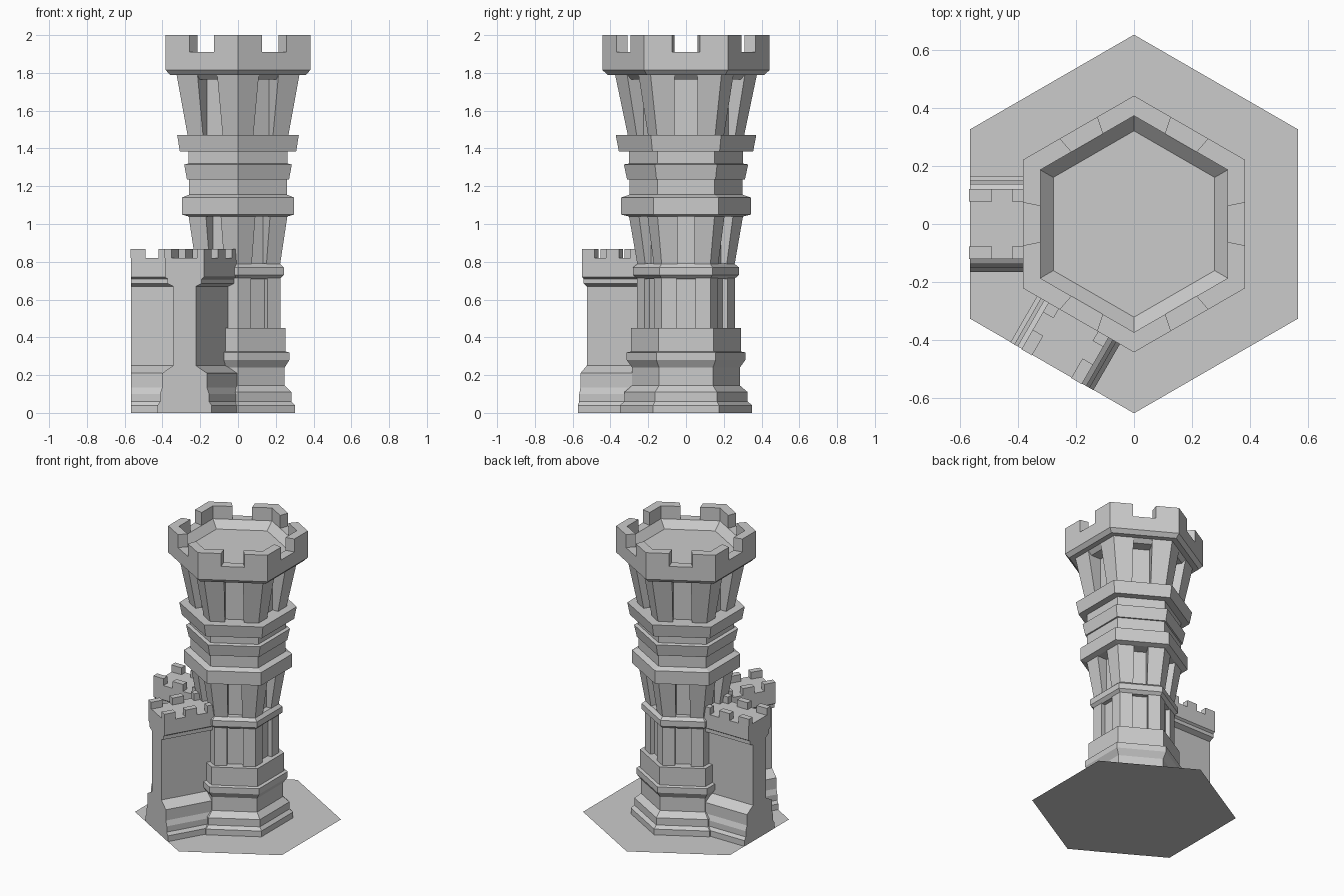
import bpy, math
from mathutils import Vector, Matrix

if "Cube" in bpy.data.objects:
    bpy.data.objects.remove(bpy.data.objects["Cube"])

C30 = math.cos(math.radians(30))


def make(name, verts, faces):
    me = bpy.data.meshes.new(name)
    me.from_pydata([tuple(v) for v in verts], [], faces)
    me.update()
    ob = bpy.data.objects.new(name, me)
    bpy.context.collection.objects.link(ob)
    return ob


def loft(name, rings):
    """Join equal-length rings and cap both ends."""
    n = len(rings[0])
    faces = [tuple(reversed(range(n)))]
    for k in range(len(rings) - 1):
        a, b = k * n, (k + 1) * n
        faces += [(a + i, a + (i + 1) % n, b + (i + 1) % n, b + i) for i in range(n)]
    faces.append(tuple(range((len(rings) - 1) * n, len(rings) * n)))
    return make(name, [v for r in rings for v in r], faces)


def on_face(i, a, t, z):
    """Point on hexagon side i: distance a from the axis, offset t along the side."""
    c, s = math.cos(math.radians(60 * i)), math.sin(math.radians(60 * i))
    return Vector((a * c - t * s, a * s + t * c, z))


def hex_ring(a, z):
    return [on_face(i, a, a * math.tan(math.pi / 6), z) for i in range(6)]


def grooved_ring(a, inner, w, z):
    ring = []
    for i in range(6):
        ring += [on_face(i, a, -w, z), on_face(i, inner, -w, z), on_face(i, inner, w, z),
                 on_face(i, a, w, z), on_face(i, a, a * math.tan(math.pi / 6), z)]
    return ring


def turned(name, profile):
    return loft(name, [hex_ring(a, z) for a, z in profile])


# Ground tile
make("hex_tile", hex_ring(0.565, 0), [tuple(range(6))])

# Moulded hexagonal sections of the tower
turned("tower_foot", [(.303, 0), (.303, .04), (.283, .06), (.283, .11), (.247, .145),
                      (.247, .24), (.272, .28), (.272, .32), (.252, .325), (.252, .45)])
turned("lower_band", [(.222, .71), (.243, .73), (.243, .77), (.222, .79)])
turned("middle_mouldings", [(.262, 1.04), (.297, 1.05), (.297, 1.14), (.26, 1.155), (.26, 1.235),
                            (.27, 1.235), (.285, 1.315), (.262, 1.32), (.262, 1.385),
                            (.308, 1.385), (.322, 1.47)])
turned("crown", [(.30, 1.765), (.325, 1.79), (.36, 1.79), (.383, 1.815), (.383, 1.91),
                 (.323, 1.91), (.278, 1.86)])

# Shafts with a recessed panel on every side
for name, (a0, z0), (a1, z1), inner, w in [
        ("lower_shaft", (.225, .44), (.225, .72), .195, .05),
        ("middle_shaft", (.222, .78), (.262, 1.045), .187, .045),
        ("upper_shaft", (.265, 1.46), (.325, 1.79), .225, .06)]:
    loft(name, [grooved_ring(a0, inner, w, z0), grooved_ring(a1, inner, w, z1)])

# Corner merlons on the crown
for i in range(6):
    def corner(z, i=i):
        o, n, t = .383, .323, math.tan(math.pi / 6)
        return [on_face(i, o, .074, z), on_face(i, o, o * t, z), on_face(i + 1, o, -.074, z),
                on_face(i + 1, n, -.062, z), on_face(i, n, n * t, z), on_face(i, n, .062, z)]
    loft("tower_merlon", [corner(1.91), corner(2.0)])

# Two wall stubs running from the tower to the tile edge
half = [(.165, 0), (.165, .04), (.15, .06), (.15, .1), (.137, .135), (.137, .21), (.07, .25),
        (.07, .67), (.105, .685), (.105, .71), (.12, .72), (.12, .82)]
section = half + [(-u, z) for u, z in reversed(half)]
for angle in (180, 240):
    rot = Matrix.Rotation(math.radians(angle), 4, 'Z')
    loft("wall", [[rot @ Vector((d, u, z)) for u, z in section] for d in (.15, .566)])
    for side in (-1, 1):
        for d0, d1 in ((.19, .27), (.34, .42), (.49, .568)):
            u0, u1 = sorted((side * .078, side * .12))
            loft("wall_merlon", [[rot @ Vector(p) for p in (
                (d0, u0, z), (d1, u0, z), (d1, u1, z), (d0, u1, z))] for z in (.82, .868)])
